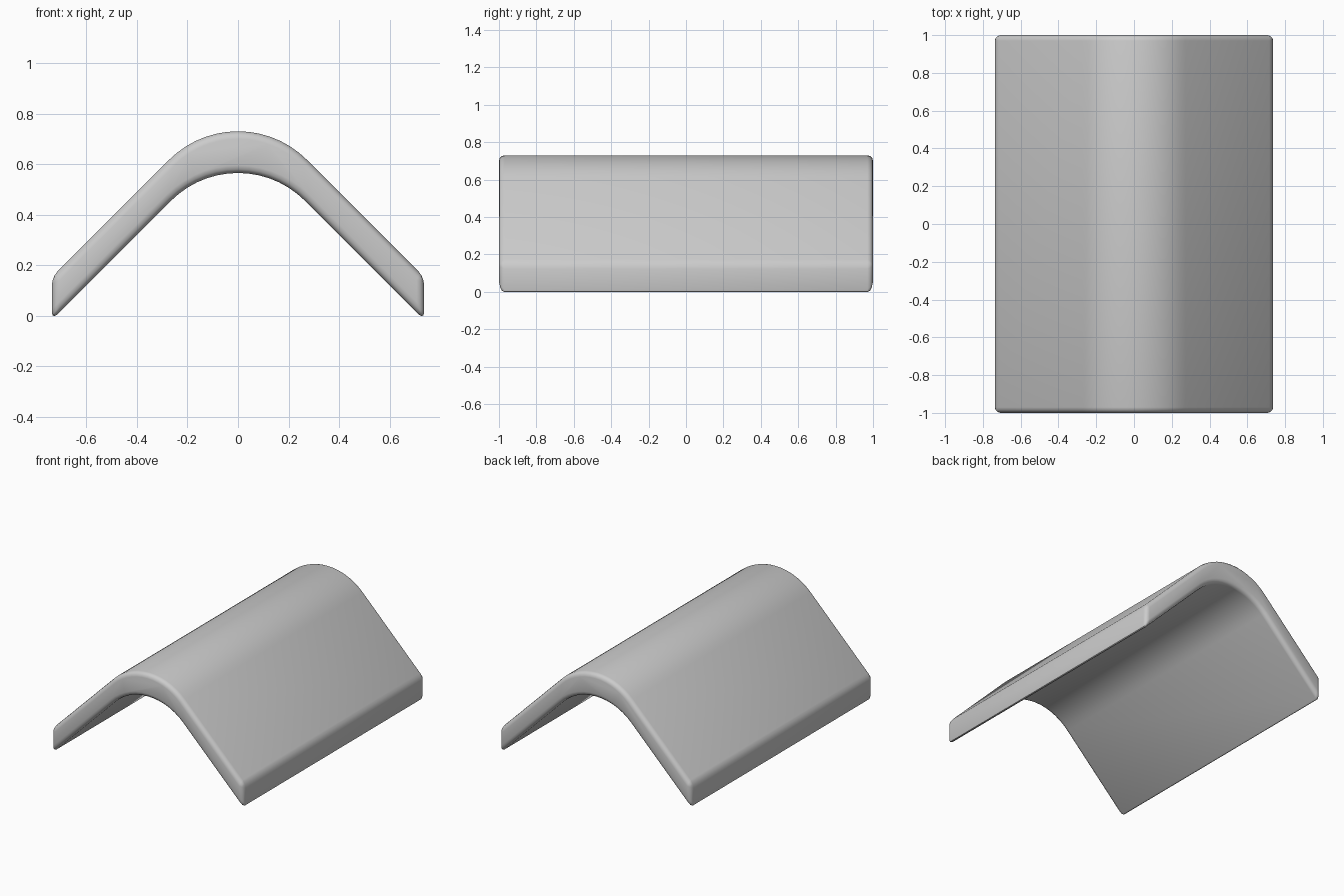
import bpy, bmesh
from math import sin, cos, pi

if "Cube" in bpy.data.objects:
    bpy.data.objects.remove(bpy.data.objects["Cube"])

HALF_W, HALF_L, STEPS = 0.737, 1.0, 14


def side_to_side(line_sum, top, edge_z):
    """45-degree slopes (|x| + z = line_sum) joined by a tangent arc peaking at top."""
    r = (line_sum - top) / (2 ** 0.5 - 1)
    c = top - r
    arc = [(r * cos(a), c + r * sin(a))
           for a in (pi * 0.75 - pi / 2 * i / STEPS for i in range(STEPS + 1))]
    return [(-HALF_W, edge_z)] + arc + [(HALF_W, edge_z)]


# Closed bent-sheet profile: outer skin left to right, inner skin back again
outer = side_to_side(0.89, 0.73, 0.89 - HALF_W)
inner = side_to_side(0.72, 0.565, 0.72 - HALF_W)
profile = outer + inner[::-1]

# Extrude the profile along y
bm = bmesh.new()
face = bm.faces.new([bm.verts.new((x, -HALF_L, z)) for x, z in profile])
ext = bmesh.ops.extrude_face_region(bm, geom=[face], use_keep_orig=True)
bmesh.ops.translate(bm, vec=(0, 2 * HALF_L, 0),
                    verts=[g for g in ext["geom"] if isinstance(g, bmesh.types.BMVert)])
bmesh.ops.recalc_face_normals(bm, faces=bm.faces)
mesh = bpy.data.meshes.new("ridge_cap")
bm.to_mesh(mesh)
bm.free()
cap = bpy.data.objects.new("ridge_cap", mesh)
bpy.context.collection.objects.link(cap)

# Rounded borders and smooth shading
bevel = cap.modifiers.new("rounded_edges", "BEVEL")
bevel.width = 0.03
bevel.segments = 3
bevel.limit_method = "ANGLE"
bevel.angle_limit = 0.5
bpy.context.view_layer.objects.active = cap
cap.select_set(True)
bpy.ops.object.modifier_apply(modifier=bevel.name)
bpy.ops.object.shade_smooth_by_angle(angle=0.6)
